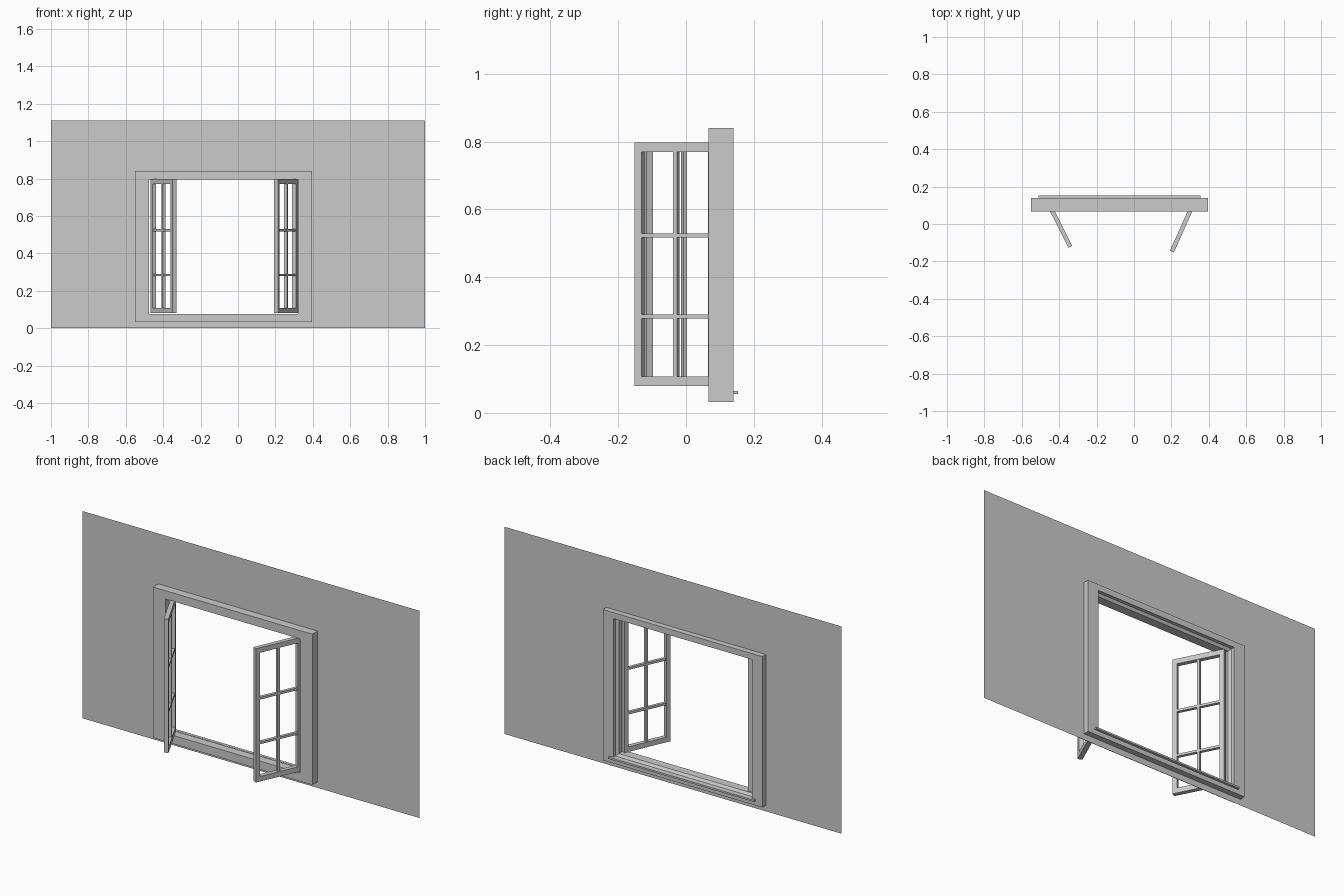
import bpy, bmesh, math
from mathutils import Matrix, Vector

if "Cube" in bpy.data.objects:
    bpy.data.objects.remove(bpy.data.objects["Cube"])


def finish(name, bm):
    bmesh.ops.recalc_face_normals(bm, faces=bm.faces)
    me = bpy.data.meshes.new(name)
    bm.to_mesh(me)
    bm.free()
    ob = bpy.data.objects.new(name, me)
    bpy.context.collection.objects.link(ob)
    return ob


def rect_rings(name, rings, closed):
    """Bridge rectangles (x0, x1, z0, z1, y) one after another."""
    bm = bmesh.new()
    loops = [[bm.verts.new(c) for c in ((x0, y, z0), (x1, y, z0), (x1, y, z1), (x0, y, z1))]
             for x0, x1, z0, z1, y in rings]
    pairs = list(zip(loops, loops[1:]))
    if closed:
        pairs.append((loops[-1], loops[0]))
    for a, b in pairs:
        for i in range(4):
            j = (i + 1) % 4
            bm.faces.new((a[i], a[j], b[j], b[i]))
    return finish(name, bm)


def add_box(bm, x, y, z):
    m = Matrix.LocRotScale(Vector((sum(x), sum(y), sum(z))) / 2, None,
                           Vector((x[1] - x[0], y[1] - y[0], z[1] - z[0])))
    bmesh.ops.create_cube(bm, size=1, matrix=m)


# wall sheet with window opening
rect_rings("wall", [(-1, 1, 0, 1.11, 0.11), (-0.52, 0.365, 0.05, 0.82, 0.11)], False)

# window frame with a rebate at the back
front = (-0.475, 0.32, 0.077, 0.795)
back = (-0.488, 0.333, 0.064, 0.808)
outer = (-0.55, 0.395, 0.032, 0.84)
rect_rings("window_frame", [outer + (0.066,), front + (0.066,), front + (0.112,),
                            back + (0.122,), back + (0.14,), outer + (0.14,)], True)

# drip strip on the back of the bottom rail
bm = bmesh.new()
add_box(bm, (-0.51, 0.355), (0.138, 0.153), (0.056, 0.065))
finish("drip_strip", bm)


# six-pane casement, hinge edge at local x = 0
def sash(name, hinge, angle):
    L, T, S, R = 0.26, 0.0115, 0.022, 0.027
    z0, z1 = 0.08, 0.797
    bm = bmesh.new()
    for a in (0, L - S):
        add_box(bm, (a, a + S), (-T, T), (z0, z1))
    for a in (z0, z1 - R):
        add_box(bm, (S, L - S), (-T, T), (a, a + R))
    add_box(bm, (L / 2 - 0.006, L / 2 + 0.006), (-0.009, 0.009), (z0 + R, z1 - R))
    for z in (0.284, 0.523):
        add_box(bm, (S, L - S), (-0.008, 0.008), (z - 0.006, z + 0.006))
    ob = finish(name, bm)
    ob.location = (*hinge, 0)
    ob.rotation_euler.z = math.radians(angle)


sash("left_sash", (-0.4575, 0.11), -63.2)
sash("right_sash", (0.309, 0.09), -114.1)
